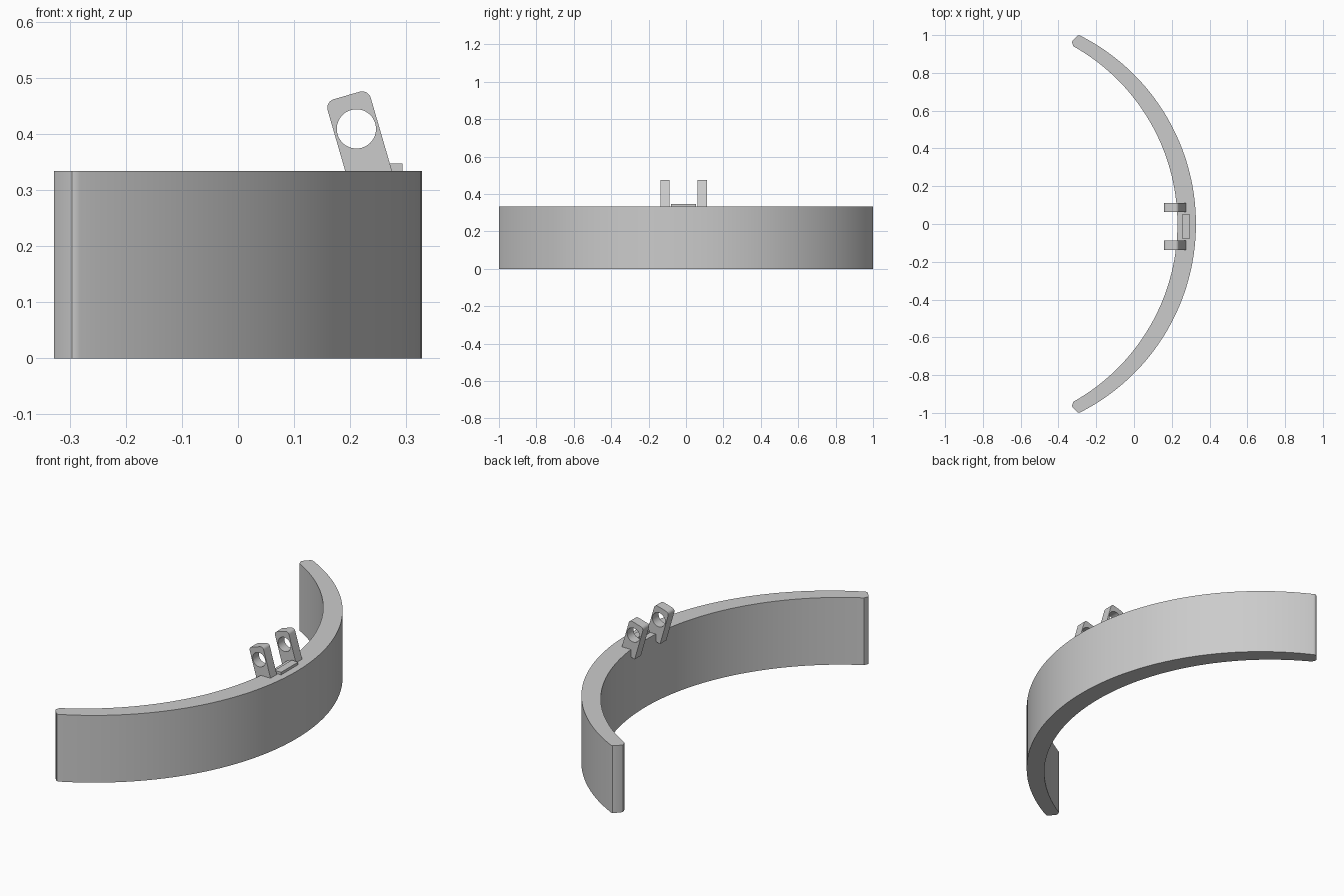
import bpy, bmesh
from math import atan2, cos, sin, pi, radians
from mathutils import Matrix, Vector

cube = bpy.data.objects.get("Cube")
if cube:
    bpy.data.objects.remove(cube, do_unlink=True)

grey = bpy.data.materials.new("light_grey")
grey.use_nodes = True
grey.diffuse_color = (0.6, 0.6, 0.6, 1)
grey.node_tree.nodes["Principled BSDF"].inputs["Base Color"].default_value = (0.6, 0.6, 0.6, 1)


def arc(cx, cy, r, a0, a1, n):
    return [(cx + r * cos(a0 + (a1 - a0) * i / n), cy + r * sin(a0 + (a1 - a0) * i / n))
            for i in range(n + 1)]


def extrude_profile(name, loops, depth, matrix):
    """Fill closed 2D loops (inner loops are holes) and extrude them around z = 0."""
    curve = bpy.data.curves.new(name, "CURVE")
    curve.dimensions = "2D"
    curve.fill_mode = "BOTH"
    curve.extrude = depth / 2
    for loop in loops:
        spline = curve.splines.new("POLY")
        spline.points.add(len(loop) - 1)
        for p, (x, y) in zip(spline.points, loop):
            p.co = (x, y, 0, 1)
        spline.use_cyclic_u = True
    temp = bpy.data.objects.new(name + "_curve", curve)
    bpy.context.collection.objects.link(temp)
    bpy.context.view_layer.update()
    mesh = bpy.data.meshes.new_from_object(temp.evaluated_get(bpy.context.evaluated_depsgraph_get()))
    bpy.data.objects.remove(temp, do_unlink=True)
    bm = bmesh.new()
    bm.from_mesh(mesh)
    bmesh.ops.remove_doubles(bm, verts=bm.verts, dist=1e-5)
    bmesh.ops.recalc_face_normals(bm, faces=bm.faces)
    bm.to_mesh(mesh)
    bm.free()
    mesh.transform(matrix)
    mesh.name = name
    mesh.materials.clear()
    mesh.materials.append(grey)
    obj = bpy.data.objects.new(name, mesh)
    bpy.context.collection.objects.link(obj)
    bpy.ops.object.select_all(action="DESELECT")
    obj.select_set(True)
    bpy.context.view_layer.objects.active = obj
    bpy.ops.object.shade_smooth_by_angle(angle=radians(30))
    return obj


# Curved band: crescent that thins toward rounded ends
height = 0.334
outer_c, outer_r = -0.79, 1.118
inner_c, inner_r = -0.849, 1.079
a_out = atan2(0.994, -0.283 - outer_c)
a_in = atan2(0.945, -0.318 - inner_c)
tip = [(-0.289, 0.999), (-0.296, 0.999), (-0.303, 0.994),
       (-0.324, 0.971), (-0.328, 0.963), (-0.326, 0.954)]
band = arc(outer_c, 0, outer_r, -a_out, a_out, 72) + tip
band += arc(inner_c, 0, inner_r, a_in, -a_in, 72)
band += [(x, -y) for x, y in reversed(tip)]
extrude_profile("curved_band", [band], height, Matrix.Translation((0, 0, height / 2)))

# Pair of tilted lugs with round holes, profile centred on the hole
half, top, bottom, fillet = 0.04, 0.062, -0.112, 0.016
lug = [(-half, bottom), (half, bottom)]
lug += arc(half - fillet, top - fillet, fillet, 0, pi / 2, 8)
lug += arc(fillet - half, top - fillet, fillet, pi / 2, pi, 8)
hole = arc(0, 0, 0.035, 0, 2 * pi, 40)[:-1]
for name, y in (("back_lug", 0.087), ("front_lug", -0.112)):
    place = (Matrix.Translation((0.211, y, 0.409)) @ Matrix.Rotation(pi / 2, 4, "X")
             @ Matrix.Rotation(radians(16.2), 4, "Z"))
    extrude_profile(name, [lug, hole], 0.049, place)

# Low stop plate between the lugs
x0, x1, y0, y1 = 0.257, 0.293, -0.08, 0.054
plate = [(x0, y0), (x1, y0), (x1, y1), (x0, y1)]
extrude_profile("stop_plate", [plate], 0.033, Matrix.Translation((0, 0, height - 0.0035)))
